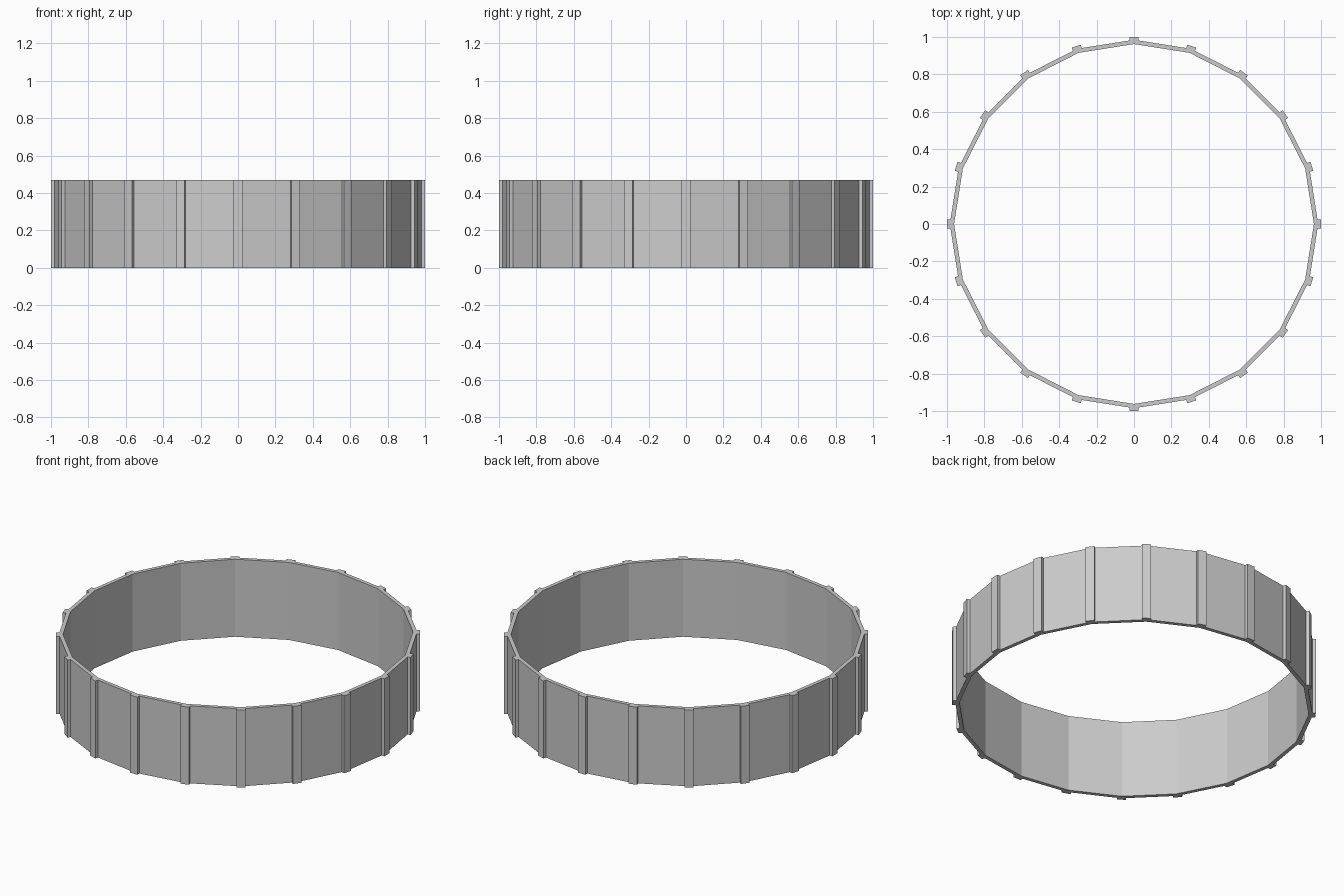
import bpy, bmesh
from math import cos, sin, pi
from mathutils import Matrix

if "Cube" in bpy.data.objects:
    bpy.data.objects.remove(bpy.data.objects["Cube"])

SIDES = 20
HEIGHT = 0.47
R_OUT, R_IN = 0.985, 0.962
RIB_R, RIB_W = 1.0, 0.05


def make_object(name, bm):
    bmesh.ops.recalc_face_normals(bm, faces=bm.faces)
    mesh = bpy.data.meshes.new(name)
    bm.to_mesh(mesh)
    bm.free()
    obj = bpy.data.objects.new(name, mesh)
    bpy.context.collection.objects.link(obj)
    return obj


# Faceted ring wall: a rectangular section swept around the 20 corners
bm = bmesh.new()
section = [(R_IN, 0), (R_OUT, 0), (R_OUT, HEIGHT), (R_IN, HEIGHT)]
loops = []
for i in range(SIDES):
    a = 2 * pi * i / SIDES
    loops.append([bm.verts.new((r * cos(a), r * sin(a), z)) for r, z in section])
for i in range(SIDES):
    p, q = loops[i], loops[(i + 1) % SIDES]
    for k in range(4):
        n = (k + 1) % 4
        bm.faces.new((p[k], q[k], q[n], p[n]))
make_object("ring_wall", bm)

# Thin upright ribs covering each outer corner
bm = bmesh.new()
depth = RIB_R - 0.972
for i in range(SIDES):
    mat = (Matrix.Rotation(2 * pi * i / SIDES, 4, 'Z')
           @ Matrix.Translation((RIB_R - depth / 2, 0, HEIGHT / 2))
           @ Matrix.Diagonal((depth, RIB_W, HEIGHT, 1)))
    bmesh.ops.create_cube(bm, size=1, matrix=mat)
make_object("corner_ribs", bm)
